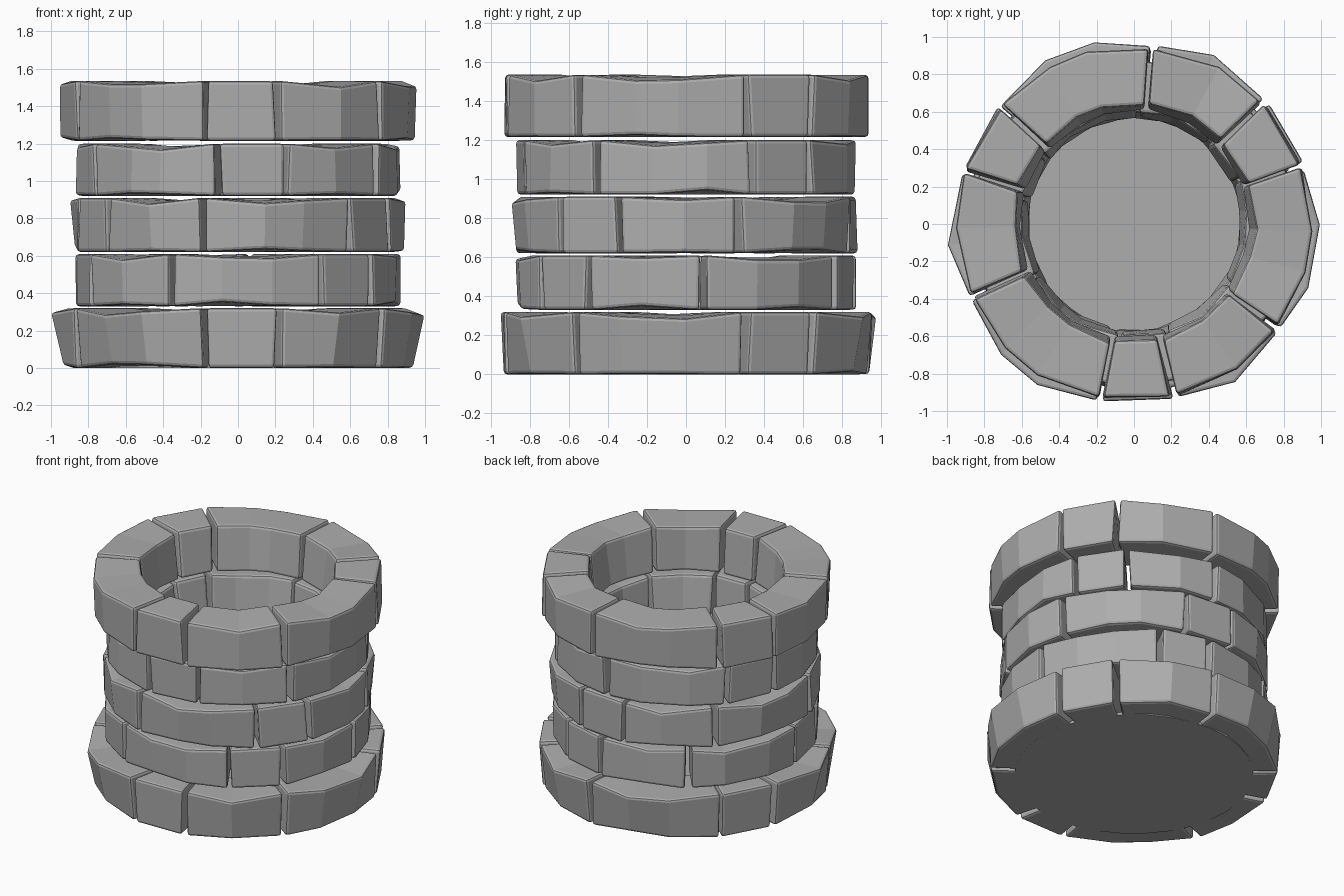
import bpy, bmesh, random
from math import sin, cos, radians
from mathutils import Vector

random.seed(7)
cube = bpy.data.objects.get("Cube")
if cube:
    bpy.data.objects.remove(cube)

stone = bpy.data.materials.new("stone_grey")
stone.use_nodes = True
GREY = (0.42, 0.42, 0.42, 1)
stone.diffuse_color = GREY
stone.node_tree.nodes["Principled BSDF"].inputs["Base Color"].default_value = GREY


def add_object(name, bm):
    bmesh.ops.recalc_face_normals(bm, faces=bm.faces)
    mesh = bpy.data.meshes.new(name)
    bm.to_mesh(mesh)
    bm.free()
    mesh.materials.append(stone)
    obj = bpy.data.objects.new(name, mesh)
    bpy.context.collection.objects.link(obj)
    return obj


def polar(radius, degrees, z):
    a = radians(degrees)
    return Vector((radius * cos(a), radius * sin(a), z))


def jitter(amount):
    return random.uniform(-amount, amount)


def add_stone(name, start, end, segments, z0, z1, inner, out_low, out_high, flare):
    """Curved block: a four-sided section swept round the axis, with chipped corners."""
    bm = bmesh.new()
    columns = []
    for i in range(segments + 1):
        middle = 0 < i < segments
        angle = start + (end - start) * i / segments + (jitter(3) if middle else 0)
        sway = 0 if middle else 0.7
        dip = random.uniform(0.01, 0.035) if middle else 0
        lift = random.uniform(0, 0.025) if middle else 0
        bulge = flare if middle else 0
        section = [
            polar(inner - 0.02 + jitter(0.01), angle + jitter(sway), z0),
            polar(out_low + jitter(0.008), angle + jitter(sway), z0 + lift),
            polar(out_high + bulge + jitter(0.008), angle + jitter(sway), z1 - dip),
            polar(inner + 0.015 + jitter(0.015), angle + jitter(sway), z1 - dip / 2),
        ]
        columns.append([bm.verts.new(p) for p in section])
    bm.faces.new(columns[0])
    bm.faces.new(columns[-1])
    for a, b in zip(columns, columns[1:]):
        for k in range(4):
            n = (k + 1) % 4
            bm.faces.new((a[k], a[n], b[n], b[k]))
    obj = add_object(name, bm)
    bevel = obj.modifiers.new("worn_edges", "BEVEL")
    bevel.width = 0.018
    bevel.segments = 2
    bevel.limit_method = "ANGLE"
    bevel.angle_limit = radians(40)


# Courses: name, bottom, top, inner radius, outer radius low and high, middle flare, first joint
COURSES = [
    ("base", 0.0, 0.32, 0.60, 0.94, 0.96, 0.04, -36),
    ("lower", 0.33, 0.61, 0.59, 0.87, 0.87, 0.01, 6),
    ("middle", 0.62, 0.91, 0.59, 0.88, 0.88, 0.02, 18),
    ("upper", 0.92, 1.20, 0.59, 0.87, 0.87, 0.0, -32),
    ("rim", 1.215, 1.535, 0.63, 0.945, 0.945, 0.01, -36),
]
# Long, short and medium stones repeat three times round each course
PATTERN = [("long", 55, 3), ("short", 24, 1), ("medium", 41, 2)]
GAP = 0.9

for course, z0, z1, inner, low, high, flare, angle in COURSES:
    for turn in range(3):
        for size, span, segments in PATTERN:
            add_stone(f"{course}_{size}_stone_{turn + 1}", angle + GAP, angle + span - GAP,
                      segments, z0, z1, inner, low, high, flare)
            angle += span

# Floor slab closing the shaft
bm = bmesh.new()
bmesh.ops.create_cone(bm, cap_ends=True, segments=32, radius1=0.78, radius2=0.78, depth=0.02)
bmesh.ops.translate(bm, verts=bm.verts, vec=(0, 0, 0.01))
add_object("floor", bm)
